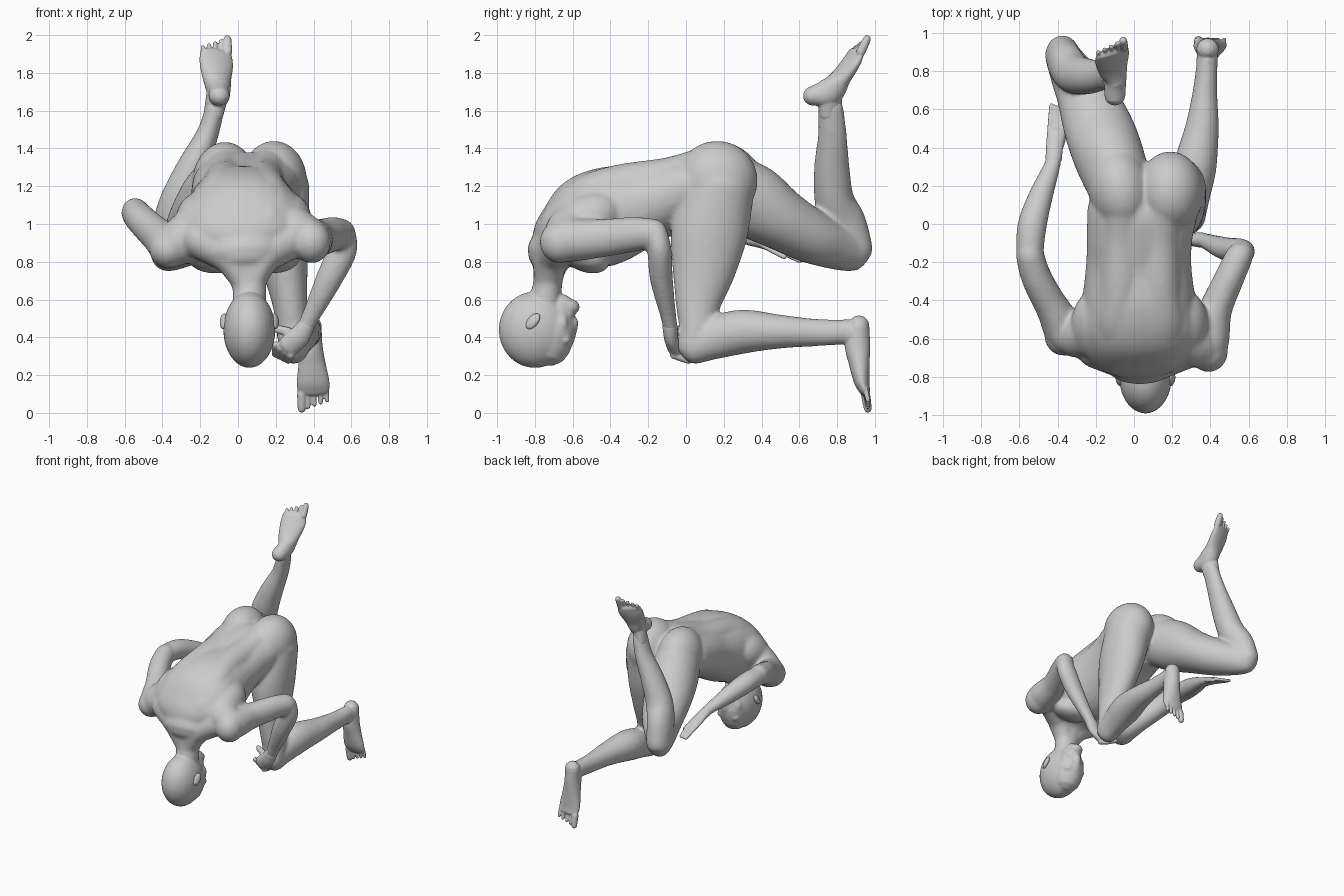
import bpy, bmesh, math
from mathutils import Vector, Matrix

X = Vector((1, 0, 0))
Z = Vector((0, 0, 1))


def catmull(a, b, c, d, t):
    return [0.5 * (2*q + (r-p)*t + (2*p-5*q+4*r-s)*t*t + (3*q-p-3*r+s)*t**3)
            for p, q, r, s in zip(a, b, c, d)]


def tube(bm, keys, hint=X, power=2.0, sides=28, steps=6):
    """Loft of oval sections (x, y, z, side radius, depth radius) with round ends."""
    keys = [k if len(k) == 5 else (*k, k[3]) for k in keys]
    pts, n = [], len(keys)
    for i in range(n - 1):
        quad = [keys[max(i-1, 0)], keys[i], keys[i+1], keys[min(i+2, n-1)]]
        pts += [catmull(*quad, s / steps) for s in range(steps)]
    pts.append(list(keys[-1]))
    pos = [Vector(p[:3]) for p in pts]
    rings = []
    for i, p in enumerate(pts):
        tan = (pos[min(i+1, len(pos)-1)] - pos[max(i-1, 0)]).normalized()
        side = (hint - tan * hint.dot(tan)).normalized()
        up = tan.cross(side)
        ring, caps = (pos[i], side, up, p[3], p[4]), []
        if i in (0, len(pts) - 1):
            sign, r = (-1 if i == 0 else 1), min(p[3], p[4])
            for a in (0.5, 1.0, 1.4):
                k = math.cos(a)
                caps.append((pos[i] + tan*sign*r*math.sin(a), side, up, p[3]*k, p[4]*k))
        rings += caps[::-1] + [ring] if i == 0 else [ring] + caps
    loops = []
    for c, s, u, w, h in rings:
        loop = []
        for j in range(sides):
            a = 2 * math.pi * j / sides
            ca, sa = math.cos(a), math.sin(a)
            loop.append(bm.verts.new(c + s*w*math.copysign(abs(ca)**(2/power), ca)
                                     + u*h*math.copysign(abs(sa)**(2/power), sa)))
        loops.append(loop)
    for l0, l1 in zip(loops, loops[1:]):
        for j in range(sides):
            k = (j + 1) % sides
            bm.faces.new((l0[j], l0[k], l1[k], l1[j]))
    bm.faces.new(loops[0][::-1])
    bm.faces.new(loops[-1])


def ball(bm, c, r, rot=(0, 0, 0)):
    m = Matrix.Translation(c)
    for ang, ax in zip(rot, 'XYZ'):
        m = m @ Matrix.Rotation(math.radians(ang), 4, ax)
    bmesh.ops.create_uvsphere(bm, u_segments=28, v_segments=18, radius=1,
                              matrix=m @ Matrix.Diagonal((*r, 1)))


def digits(bm, a0, a1, b0, b1, radii):
    """Row of fingers or toes from line a0-a1 to line b0-b1."""
    for i, r in enumerate(radii):
        t = i / (len(radii) - 1)
        a, b = Vector(a0).lerp(Vector(a1), t), Vector(b0).lerp(Vector(b1), t)
        tube(bm, [(*a, r), (*a.lerp(b, .5), r * .95), (*b, r * .85)], sides=12, steps=3,
             hint=X if abs((b - a).normalized().x) < .9 else Z)


def finish(name, bm, voxel=.01, smooth=5):
    bmesh.ops.recalc_face_normals(bm, faces=bm.faces)
    me = bpy.data.meshes.new(name)
    bm.to_mesh(me)
    bm.free()
    ob = bpy.data.objects.new(name, me)
    bpy.context.collection.objects.link(ob)
    m = ob.modifiers.new("fuse", 'REMESH')
    m.mode, m.voxel_size, m.use_smooth_shade = 'VOXEL', voxel, True
    s = ob.modifiers.new("soften", 'SMOOTH')
    s.factor, s.iterations = .5, smooth


body = bmesh.new()
# torso, bent forward, with back muscles beside the spine
tube(body, [(.05, .16, 1.21, .24, .14), (.045, .08, 1.2, .285, .185), (.03, -.05, 1.165, .278, .195),
            (.025, -.2, 1.11, .275, .212), (.025, -.38, 1.055, .295, .255), (.03, -.53, 1.0, .325, .25),
            (.035, -.65, .925, .31, .18), (.04, -.71, .86, .2, .13)], power=2.15)
for s in (-1, 1):
    tube(body, [(.055 + s*.11, .12, 1.305, .11), (.035 + s*.1, -.08, 1.245, .11),
                (.03 + s*.1, -.35, 1.2, .115), (.03 + s*.12, -.52, 1.13, .125),
                (.035 + s*.12, -.66, 1.01, .11)])
    ball(body, (.03 + s*.22, -.53, 1.02), (.14, .2, .14), (25, 0, 0))     # shoulder blade
    ball(body, (.03 + s*.15, -.53, .825), (.15, .13, .08), (-20, 0, 0))   # chest
    tube(body, [(.055 + s*.035, -.735, .7, .06, .07), (.045 + s*.1, -.71, .83, .09, .1),
                (.04 + s*.24, -.65, .92, .105)])                          # neck slope
# buttocks, running into the thighs
ball(body, (.19, .165, 1.23), (.175, .215, .21))
ball(body, (-.075, .18, 1.225), (.165, .23, .208), (-15, 0, 12))
ball(body, (.055, .16, 1.25), (.1, .14, .11))
# neck
tube(body, [(.04, -.7, .88, .15, .12), (.05, -.725, .75, .11, .085), (.06, -.735, .66, .09, .078),
            (.06, -.75, .56, .09, .09)])
# arm on the -x side, reaching back
tube(body, [(-.2, -.56, .98, .14), (-.34, -.565, .89, .12), (-.425, -.44, .94, .088, .1),
            (-.51, -.28, 1.02, .08, .085), (-.545, -.16, 1.06, .074, .081)])
ball(body, (-.37, -.58, .865), (.1, .11, .1))
tube(body, [(-.545, -.18, 1.06, .069), (-.535, -.02, 1.05, .077, .075), (-.49, .14, 1.0, .065),
            (-.43, .3, .935, .045, .04), (-.415, .37, .91, .042, .033)])
# arm on the +x side, bent down to the knee
tube(body, [(.24, -.58, .99, .14), (.37, -.63, .92, .12), (.425, -.45, .925, .088, .102),
            (.5, -.28, .945, .078, .092), (.55, -.17, .95, .073, .079)])
ball(body, (.39, -.665, .905), (.102, .11, .113))
tube(body, [(.568, -.155, .95, .058), (.553, -.14, .86, .077, .064), (.483, -.13, .71, .071, .061),
            (.39, -.095, .52, .05, .043), (.35, -.08, .44, .045, .039)])
# kneeling leg
tube(body, [(.205, .18, 1.2, .172, .185), (.228, .125, .96, .15, .203), (.25, .095, .76, .12, .17),
            (.275, .065, .58, .093, .122), (.29, .055, .44, .086, .092), (.295, .042, .355, .08, .092)])
tube(body, [(.295, .045, .345, .08, .09), (.305, .15, .395, .094, .112), (.32, .3, .43, .112, .117),
            (.355, .5, .43, .089, .09), (.372, .7, .425, .064, .072), (.385, .88, .43, .054, .066)])
# raised leg
tube(body, [(-.075, .2, 1.2, .168, .185), (-.13, .35, 1.12, .184, .197), (-.185, .5, 1.025, .182, .165),
            (-.25, .66, .935, .155, .143), (-.33, .8, .88, .117, .123), (-.375, .883, .858, .092, .112)])
tube(body, [(-.375, .885, .86, .09, .107), (-.355, .835, 1.0, .095, .12), (-.31, .785, 1.13, .1, .105),
            (-.24, .772, 1.3, .084, .094), (-.16, .775, 1.48, .059, .076), (-.12, .765, 1.62, .051, .068)])
finish("body", body, .011, 15)

# head hanging down, face toward the feet
head = bmesh.new()
ball(head, (.06, -.8, .44), (.138, .192, .202))
tube(head, [(.06, -.735, .36, .11, .125), (.062, -.71, .43, .115, .125), (.064, -.69, .5, .1, .11),
            (.066, -.655, .565, .062, .07)])
ball(head, (.066, -.62, .56), (.055, .058, .045))                         # chin
tube(head, [(.064, -.622, .38, .03), (.066, -.606, .44, .03), (.066, -.6, .48, .032)])
ball(head, (.066, -.63, .52), (.06, .04, .035))                           # mouth
for s in (-1, 1):
    ball(head, (.064 + s*.042, -.637, .385), (.055, .032, .028))          # brow
    ball(head, (.064 + s*.055, -.655, .47), (.05, .036, .06))             # cheek
tube(head, [(.06, -.735, .68, .085, .075), (.06, -.75, .55, .09, .09)])
finish("head", head, .009, 9)

ears = bmesh.new()
for s in (-1, 1):
    ball(ears, (.06 + s*.136, -.81, .485), (.018, .03, .05), (-40, 0, s * -25))
finish("ears", ears, .006, 1)

# foot of the kneeling leg, toes down, sole to +y
foot = bmesh.new()
tube(foot, [(.385, .915, .46, .058, .056), (.387, .908, .36, .06, .067), (.392, .918, .26, .072, .055),
            (.397, .93, .17, .086, .042), (.4, .945, .12, .085, .03)])
tube(foot, [(.38, .82, .43, .054, .064), (.385, .9, .42, .056, .072)])
digits(foot, (.337, .95, .1), (.466, .95, .13), (.337, .963, .022), (.472, .963, .066),
       (.025, .015, .014, .014, .014))
finish("kneeling_foot", foot, .006, 2)

# foot of the raised leg, rolled so the sole faces up, forward and to +x
foot = bmesh.new()
roll = Vector((1, .5, .1))
tube(foot, [(-.1, .672, 1.678, .055, .052), (-.1, .76, 1.7, .06, .075), (-.112, .82, 1.775, .08, .05),
            (-.115, .872, 1.85, .094, .038), (-.115, .9, 1.9, .09, .028)], hint=roll)
tube(foot, [(-.13, .767, 1.58, .048, .065), (-.11, .76, 1.68, .055, .07)], hint=roll)
digits(foot, (-.055, .925, 1.91), (-.18, .865, 1.875), (-.056, .958, 1.978), (-.186, .898, 1.935),
       (.025, .015, .014, .014, .014))
finish("raised_foot", foot, .006, 2)

# hand reaching back under the thigh
hand = bmesh.new()
tube(hand, [(-.42, .34, .92, .043, .035), (-.415, .41, .895, .045, .027), (-.405, .48, .865, .05, .023)])
digits(hand, (-.44, .49, .86), (-.37, .49, .86), (-.432, .62, .81), (-.375, .6, .805), (.014,) * 4)
digits(hand, (-.385, .41, .89), (-.38, .41, .885), (-.35, .52, .83), (-.35, .52, .825), (.015, .015))
finish("back_hand", hand, .006, 2)

# hand gripping the knee
hand = bmesh.new()
tube(hand, [(.36, -.085, .46, .047, .04), (.32, -.08, .4, .058, .037), (.265, -.065, .35, .06, .037)])
digits(hand, (.2, -.06, .36), (.28, -.065, .305), (.195, .015, .31), (.265, .015, .275), (.02,) * 4)
digits(hand, (.28, -.06, .43), (.275, -.06, .42), (.205, -.03, .45), (.205, -.03, .44), (.02, .02))
finish("knee_hand", hand, .007, 3)
